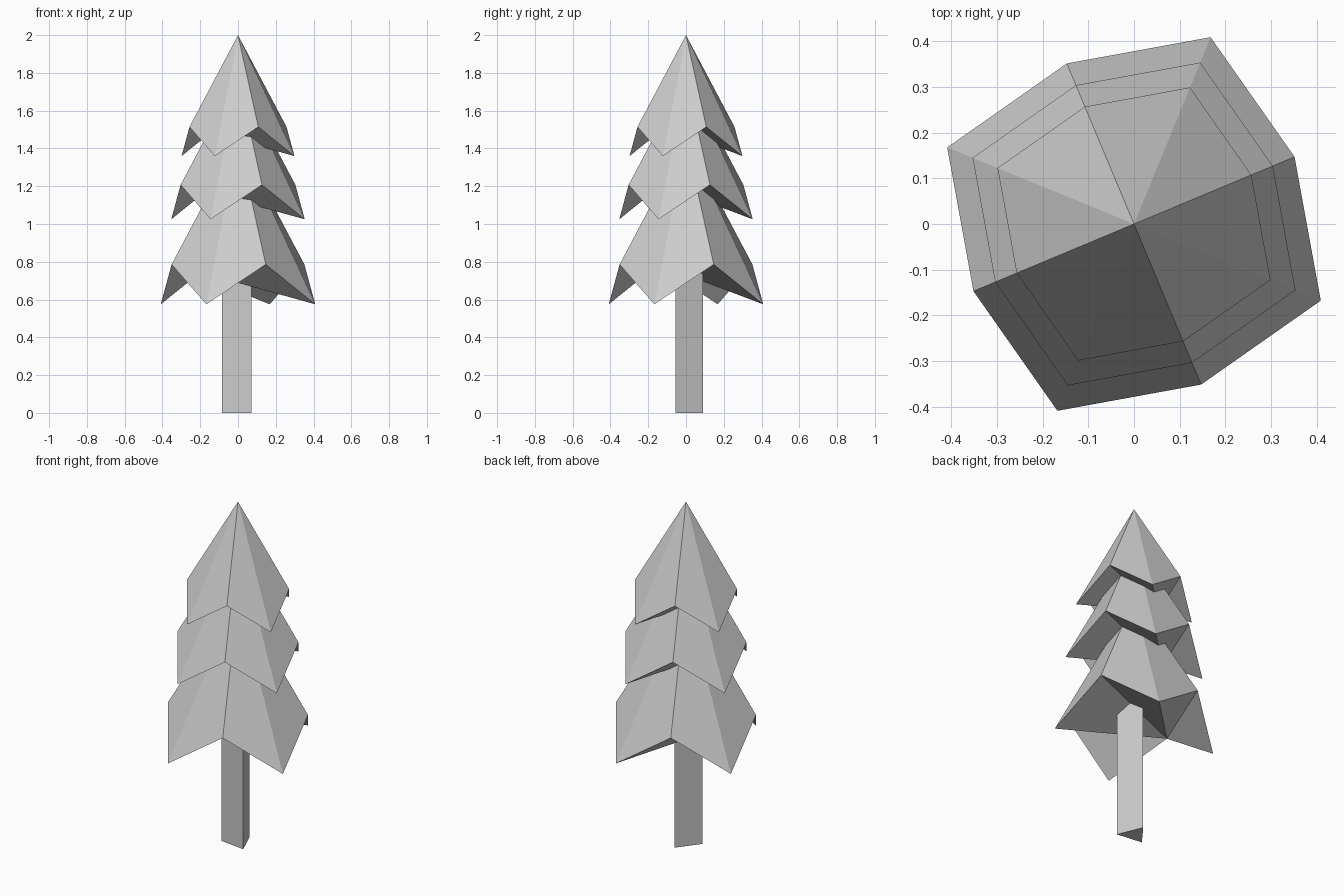
import bpy
import bmesh
from math import cos, sin, radians

cube = bpy.data.objects.get("Cube")
if cube:
    bpy.data.objects.remove(cube, do_unlink=True)

grey = bpy.data.materials.new("light grey")
grey.use_nodes = True
COLOUR = (0.6, 0.6, 0.6, 1.0)
grey.diffuse_color = COLOUR
grey.node_tree.nodes["Principled BSDF"].inputs["Base Color"].default_value = COLOUR

TURN = 202.7  # direction of the first corner of every part


def ring_point(radius, degrees, z):
    return (radius * cos(radians(degrees)), radius * sin(radians(degrees)), z)


def finish(name, bm):
    bmesh.ops.recalc_face_normals(bm, faces=bm.faces)
    mesh = bpy.data.meshes.new(name)
    bm.to_mesh(mesh)
    bm.free()
    mesh.materials.append(grey)
    obj = bpy.data.objects.new(name, mesh)
    bpy.context.collection.objects.link(obj)
    return obj


def branch_tier(name, apex_z, radius):
    """Eight-sided cone whose rim alternates between raised and drooping corners."""
    bm = bmesh.new()
    apex = bm.verts.new((0, 0, apex_z))
    rim = []
    for i in range(8):
        reach, drop = (0.862, 1.505) if i % 2 == 0 else (1.0, 1.982)
        rim.append(bm.verts.new(
            ring_point(radius * reach, TURN + 45 * i, apex_z - radius * drop)))
    for i in range(8):
        bm.faces.new((apex, rim[i], rim[(i + 1) % 8]))
    # underside fans out from the first raised corner
    for i in range(1, 7):
        bm.faces.new((rim[0], rim[i + 1], rim[i]))
    return finish(name, bm)


def three_sided_trunk(name, radius, height):
    bm = bmesh.new()
    base = [bm.verts.new(ring_point(radius, TURN + 120 * i, 0)) for i in range(3)]
    top = [bm.verts.new(ring_point(radius, TURN + 120 * i, height)) for i in range(3)]
    bm.faces.new(base[::-1])
    bm.faces.new(top)
    for i in range(3):
        j = (i + 1) % 3
        bm.faces.new((base[i], base[j], top[j], top[i]))
    return finish(name, bm)


# Trunk
three_sided_trunk("trunk", 0.091, 0.82)

# Foliage, largest tier at the bottom
branch_tier("lower_branches", 1.451, 0.442)
branch_tier("middle_branches", 1.782, 0.382)
branch_tier("upper_branches", 2.0, 0.323)
